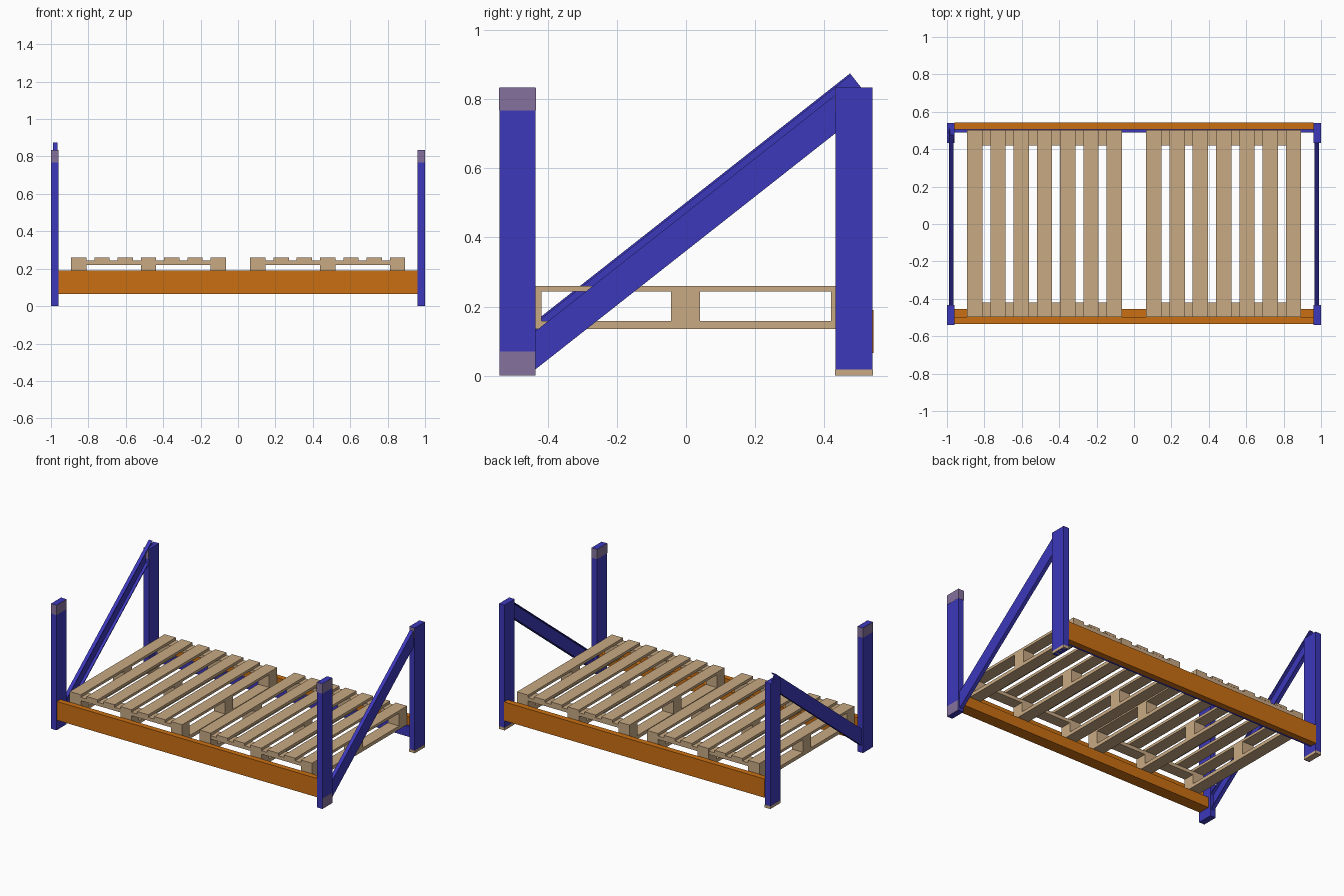
import bpy
from mathutils import Vector

if "Cube" in bpy.data.objects:
    bpy.data.objects.remove(bpy.data.objects["Cube"])


def mat(name, rgb):
    m = bpy.data.materials.new(name)
    m.diffuse_color = (*rgb, 1)
    m.use_nodes = True
    m.node_tree.nodes["Principled BSDF"].inputs["Base Color"].default_value = m.diffuse_color
    return m


BLUE = mat("blue paint", (0.046, 0.040, 0.50))
ORANGE = mat("orange paint", (0.60, 0.16, 0.006))
WOOD = mat("pale wood", (0.58, 0.40, 0.23))
MAUVE = mat("grey mauve", (0.235, 0.17, 0.34))


def mesh(name, verts, faces, m):
    me = bpy.data.meshes.new(name)
    me.from_pydata(verts, [], faces)
    me.materials.append(m)
    ob = bpy.data.objects.new(name, me)
    bpy.context.collection.objects.link(ob)
    return ob


def extrude(name, prof, origin, u, v, w, m):
    """Profile (a, b) placed on axes u, v and extruded along w."""
    o, u, v, w = map(Vector, (origin, u, v, w))
    n = len(prof)
    base = [o + u * a + v * b for a, b in prof]
    faces = [tuple(range(n))[::-1], tuple(range(n, 2 * n))]
    faces += [(i, (i + 1) % n, (i + 1) % n + n, i + n) for i in range(n)]
    ob = mesh(name, base + [p + w for p in base], faces, m)
    if u.cross(v).dot(w) < 0:
        ob.data.flip_normals()
    return ob


def box(name, x0, x1, y0, y1, z0, z1, m):
    return extrude(name, [(x0, y0), (x1, y0), (x1, y1), (x0, y1)], (0, 0, z0),
                   (1, 0, 0), (0, 1, 0), (0, 0, z1 - z0), m)


# Upright posts
E = 0.001
for side, xa, xb in (("left", -1, -0.96), ("right", 0.96, 1)):
    box(f"{side}_front_post", xa, xb, -0.54, -0.435, 0, 0.834, BLUE)
    box(f"{side}_back_post", xa, xb, 0.433, 0.54, 0, 0.834, BLUE)
    # grey bands near the post tops
    box(f"{side}_front_post_band", xa - E, xb + E, -0.54 - E, -0.435 + E, 0.768, 0.833, MAUVE)
    box(f"{side}_back_post_band", xa + E, xb - E, 0.433 - E, 0.45, 0.768, 0.833, MAUVE)
    # feet
    box(f"{side}_back_foot", xa - E, xb + E, 0.433 - E, 0.54 + E, 0, 0.018, WOOD)
box("right_front_foot_band", 0.99, 1 + E, -0.54 + E, -0.435 - E, 0, 0.07, MAUVE)

# Diagonal braces: channels opening inward; the left one sits a little higher
along = Vector((0, 1, 0.787)).normalized()
across = Vector((0, -along.z, along.y))
T, H, W = 0.006, 0.087, 0.025
channel = [(0, 0), (W, 0), (W, T), (T, T), (T, H - T), (W, H - T), (W, H), (0, H)]
for side, s, top, length in (("left", -1, (0.475, 0.875), 1.24), ("right", 1, (0.45, 0.826), 1.20)):
    end = Vector((s * 0.99, *top)) - across * H
    extrude(f"{side}_diagonal_brace", channel, end - along * length,
            (-s, 0, 0), across, along * length, BLUE)

# Load beams: stepped one in front, plain one behind
step = [(-0.535, 0.065), (-0.455, 0.065), (-0.455, 0.135),
        (-0.498, 0.135), (-0.498, 0.19), (-0.535, 0.19)]
extrude("front_beam", step, (-0.96, 0, 0), (0, 1, 0), (0, 0, 1), (1.92, 0, 0), ORANGE)
box("back_beam", -0.96, 0.96, 0.505, 0.543, 0.065, 0.19, ORANGE)
box("back_beam_ledge", -0.96, 0.96, 0.49, 0.505, 0.065, 0.134, BLUE)

# Two pallets
for label, x0 in (("left", -0.893), ("right", 0.065)):
    for i in range(7):
        a = x0 + i * 0.1245
        b = a + 0.082
        box(f"{label}_pallet_slat_{i + 1}", a, b, -0.497, 0.503, 0.243, 0.26, WOOD)
        if i % 3 == 0:
            box(f"{label}_pallet_runner_{i // 3 + 1}", a, b, -0.497, 0.503, 0.135, 0.158, WOOD)
            for j, (ya, yb) in enumerate(((-0.497, -0.418), (-0.043, 0.041), (0.42, 0.503))):
                box(f"{label}_pallet_block_{i // 3 + 1}_{j + 1}", a, b, ya, yb, 0.158, 0.243, WOOD)
    for end, ya, yb in (("front", -0.496, -0.419), ("back", 0.421, 0.502)):
        box(f"{label}_pallet_{end}_crossboard", x0 + E, x0 + 0.828, ya, yb, 0.22, 0.243, WOOD)
